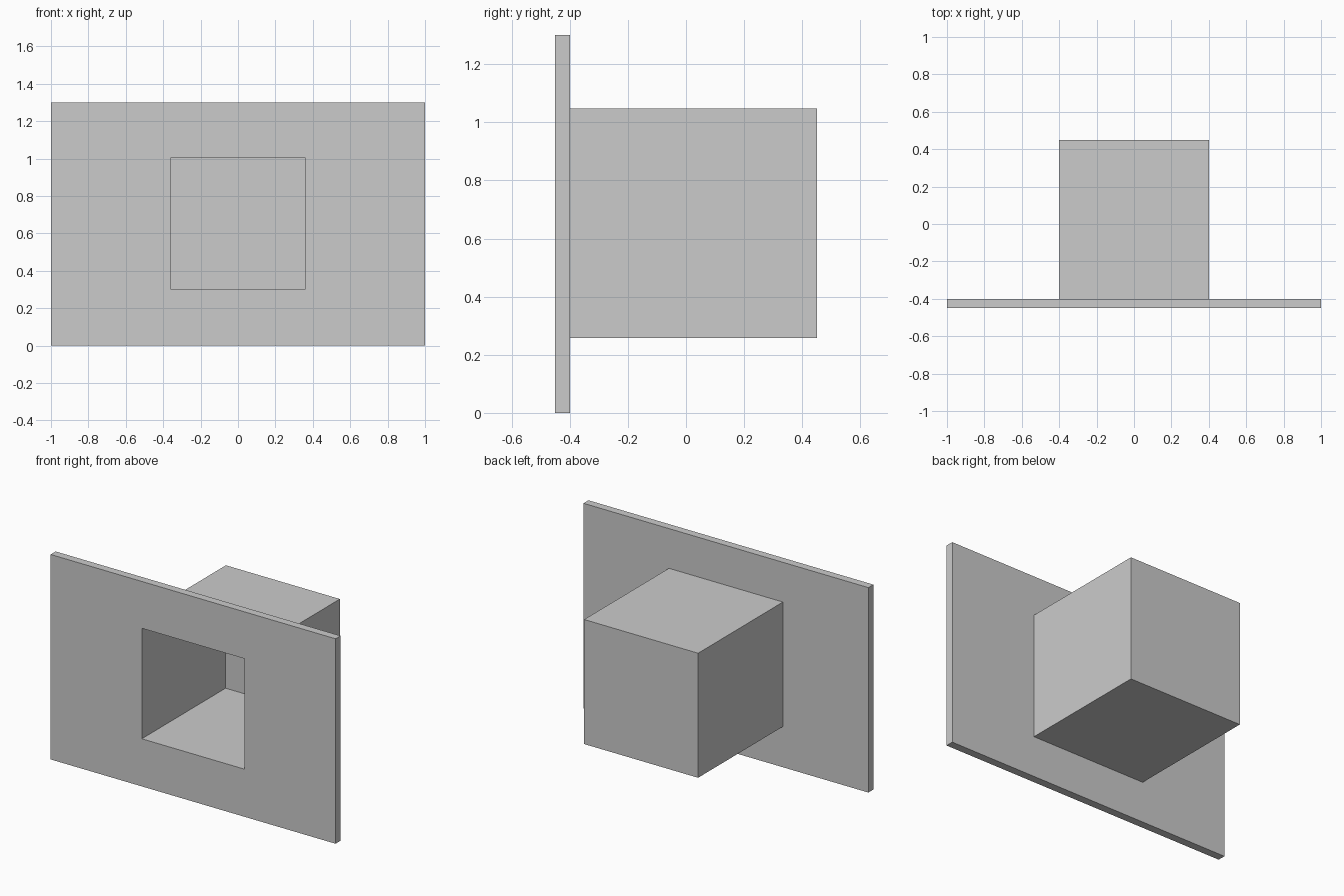
import bpy, bmesh

if "Cube" in bpy.data.objects:
    bpy.data.objects.remove(bpy.data.objects["Cube"])

# Rectangular sections (half width, bottom z, top z, y), lofted in order:
# recess back -> opening -> panel front -> panel back -> box root -> box back
SECTIONS = [
    (0.36, 0.302, 1.003, 0.39),
    (0.36, 0.302, 1.003, -0.45),
    (1.00, 0.00, 1.30, -0.45),
    (1.00, 0.00, 1.30, -0.40),
    (0.40, 0.258, 1.048, -0.40),
    (0.40, 0.258, 1.048, 0.45),
]


def loft(name, sections):
    """Bridge consecutive rectangles and cap both ends into a closed solid."""
    bm = bmesh.new()
    rings = [[bm.verts.new(p) for p in
              ((-w, y, lo), (w, y, lo), (w, y, hi), (-w, y, hi))]
             for w, lo, hi, y in sections]
    for a, b in zip(rings, rings[1:]):
        for i in range(4):
            j = (i + 1) % 4
            bm.faces.new((a[i], a[j], b[j], b[i]))
    bm.faces.new(rings[0])
    bm.faces.new(rings[-1])
    bmesh.ops.recalc_face_normals(bm, faces=bm.faces)
    mesh = bpy.data.meshes.new(name)
    bm.to_mesh(mesh)
    bm.free()
    obj = bpy.data.objects.new(name, mesh)
    bpy.context.collection.objects.link(obj)
    return obj


# Flat wall panel with a hollow box recess behind its opening
loft("wall_panel_with_recess_box", SECTIONS)
